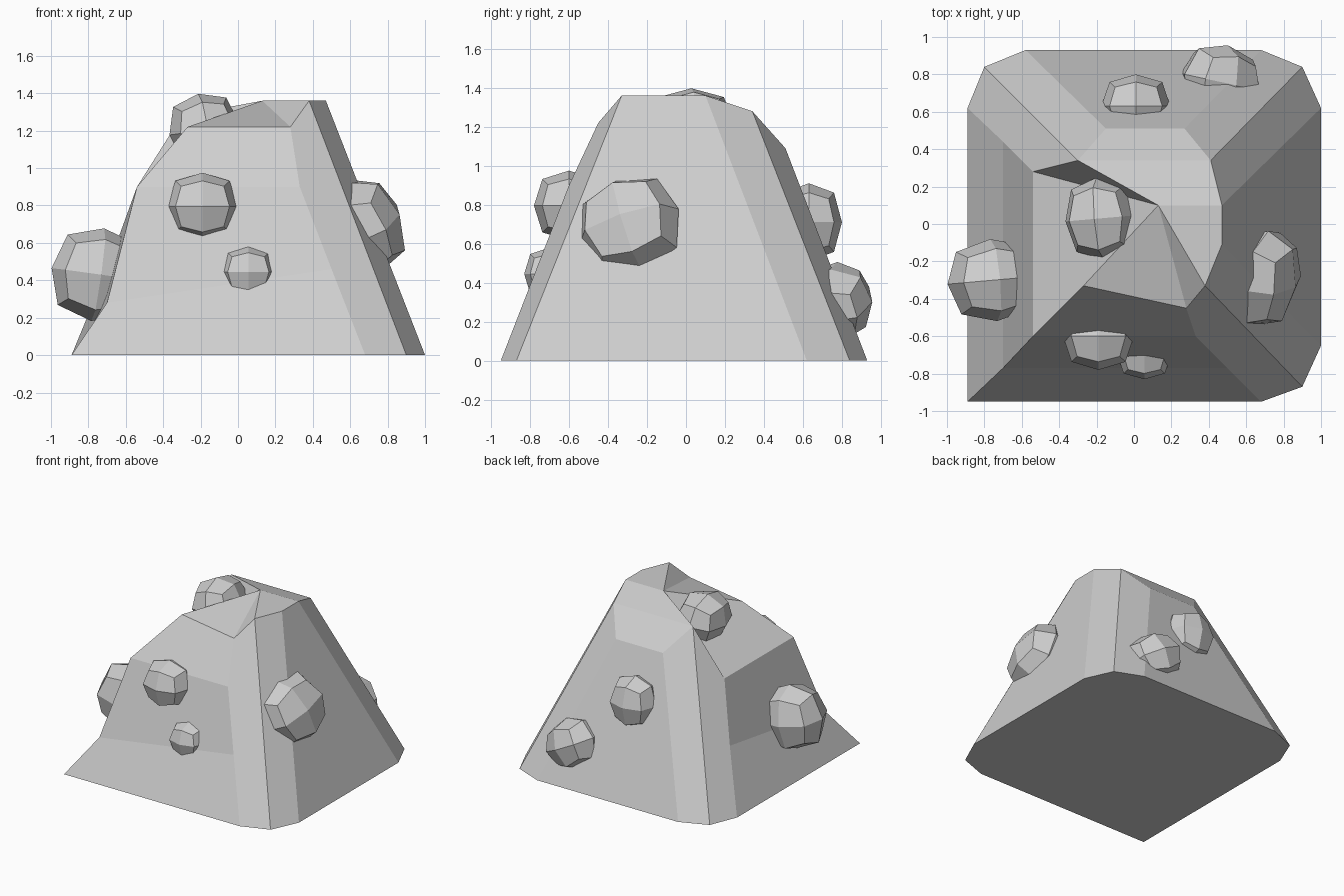
import bpy
import bmesh
from math import radians
from mathutils import Euler, Matrix, Vector

cube = bpy.data.objects.get("Cube")
if cube:
    bpy.data.objects.remove(cube, do_unlink=True)

# One plain stone colour
stone = bpy.data.materials.new("stone_grey")
stone.use_nodes = True
stone_colour = (0.62, 0.62, 0.62, 1)
stone.diffuse_color = stone_colour
shader = stone.node_tree.nodes["Principled BSDF"]
shader.inputs["Base Color"].default_value = stone_colour
shader.inputs["Roughness"].default_value = 0.9


def finish(name, bm):
    """Turn a bmesh into a flat shaded stone object."""
    bmesh.ops.recalc_face_normals(bm, faces=bm.faces[:])
    mesh = bpy.data.meshes.new(name)
    bm.to_mesh(mesh)
    bm.free()
    mesh.materials.append(stone)
    obj = bpy.data.objects.new(name, mesh)
    bpy.context.collection.objects.link(obj)
    return obj


def build_boulder():
    """Chipped pyramid: corner ribs joined by walls, closed by faceted top."""
    bm = bmesh.new()
    rib_points = [
        [(-.89, -.95, 0), (-.7, -.77, .28), (-.54, -.6, .9), (-.27, -.33, 1.22)],
        [(.68, -.95, 0), (.5, -.77, .46), (.33, -.6, .9), (.28, -.45, 1.22)],
        [(.9, -.87, 0), (.38, -.33, 1.36)],
        [(1, -.65, 0), (.47, -.11, 1.36)],
        [(1, .62, 0), (.47, .1, 1.36)],
        [(.9, .84, 0), (.41, .34, 1.28)],
        [(.68, .93, 0), (.27, .51, 1.09)],
        [(-.58, .93, 0), (-.15, .51, 1.09)],
        [(-.8, .84, 0), (-.3, .34, 1.28)],
        [(-.89, .62, 0), (-.7, .44, .46), (-.54, .28, .9)],
    ]
    ribs = [[bm.verts.new(p) for p in rib] for rib in rib_points]
    peak = bm.verts.new((.13, .1, 1.36))

    # Walls: stepped strips where both ribs are stepped, single panels elsewhere
    for rib, following in zip(ribs, ribs[1:] + ribs[:1]):
        if len(rib) > 2 and len(following) > 2:
            for k in range(min(len(rib), len(following)) - 1):
                bm.faces.new((rib[k], following[k], following[k + 1], rib[k + 1]))
        else:
            bm.faces.new(rib[::-1] + following)

    # Underside and top facets
    bm.faces.new([rib[0] for rib in reversed(ribs)])
    (front_left, front_mid, front_right, right_front, right_back,
     back_right, low_right, low_left, back_left, left_back) = [r[-1] for r in ribs]
    left_front = ribs[0][2]
    for facet in (
        (front_left, front_mid, peak),
        (front_mid, front_right, peak),
        (front_right, right_front, right_back, peak),
        (right_back, back_right, back_left, peak),
        (back_right, low_right, low_left, back_left),
        (back_left, left_back, peak),
        (left_back, left_front, front_left, peak),
    ):
        bm.faces.new(facet)
    return finish("boulder", bm)


def build_knob(name, centre, radii, turn=(0, 0, 0)):
    """Rounded lump made from a cube with each face split in four."""
    bm = bmesh.new()
    bmesh.ops.create_cube(bm, size=2)
    bmesh.ops.subdivide_edges(bm, edges=bm.edges[:], cuts=1, use_grid_fill=True)
    shrink = {1: 1.0, 2: 0.76, 3: 0.6}
    for v in bm.verts:
        v.co *= shrink[sum(abs(c) > 0.5 for c in v.co)]
    spin = Euler([radians(a) for a in turn]).to_matrix().to_4x4()
    size = Matrix.Diagonal(Vector(radii)).to_4x4()
    bm.transform(Matrix.Translation(centre) @ spin @ size)
    return finish(name, bm)


build_boulder()

# Lumps half sunk into the sides
build_knob("front_upper_knob", (-.19, -.6, .795), (.19, .18, .18))
build_knob("front_lower_knob", (.055, -.7, .445), (.145, .13, .135))
build_knob("right_knob", (-.75, -.3, .43), (.25, .22, .25), (0, 8, 5))
build_knob("left_knob", (.68, -.29, .69), (.2, .27, .26), (20, -18, -15))
build_knob("top_knob", (-.18, .03, 1.21), (.19, .22, .19), (0, -10, 5))
build_knob("back_knob", (.01, .63, .71), (.185, .17, .2))
build_knob("back_low_knob", (.46, .76, .3), (.22, .2, .19), (0, 28, -12))
